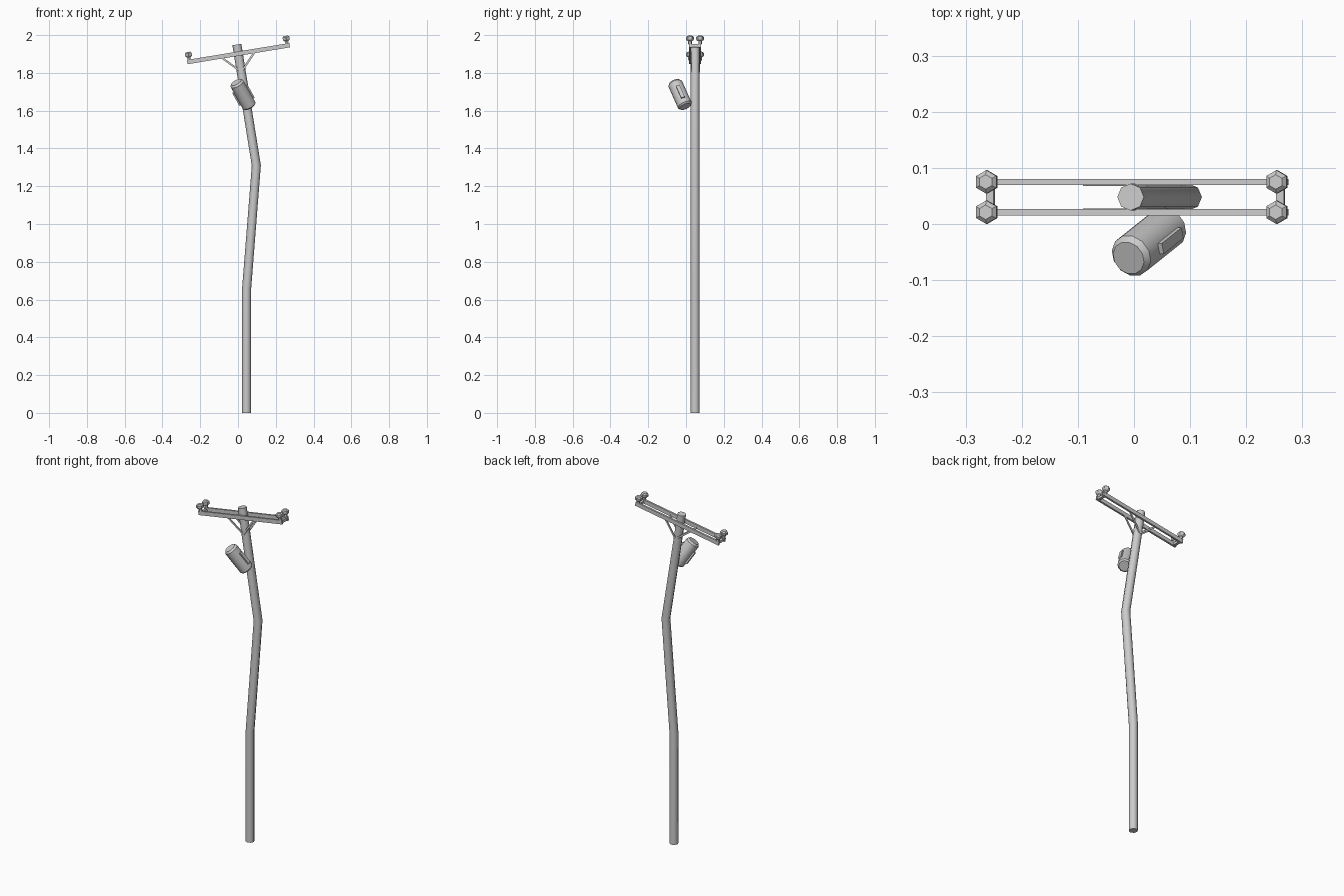
import bpy, bmesh, math
from mathutils import Vector, Matrix

if "Cube" in bpy.data.objects:
    bpy.data.objects.remove(bpy.data.objects["Cube"])

PY = 0.048                                   # depth of the pole axis
TILT = math.atan2(0.09, 0.545)               # lean of the crossarm assembly
FRAME = Matrix.Translation((0.0025, PY, 1.902)) @ Matrix.Rotation(-TILT, 4, 'Y')


def finish(name, bm, matrix=Matrix(), smooth=None):
    bmesh.ops.recalc_face_normals(bm, faces=bm.faces)
    me = bpy.data.meshes.new(name)
    bm.to_mesh(me)
    bm.free()
    ob = bpy.data.objects.new(name, me)
    ob.matrix_world = matrix
    bpy.context.collection.objects.link(ob)
    if smooth:
        bpy.ops.object.select_all(action='DESELECT')
        ob.select_set(True)
        bpy.context.view_layer.objects.active = ob
        bpy.ops.object.shade_smooth_by_angle(angle=math.radians(smooth))
    return ob


def box(name, size, matrix):
    bm = bmesh.new()
    bmesh.ops.create_cube(bm, size=1, matrix=Matrix.Diagonal((*size, 1)))
    return finish(name, bm, matrix)


def loft(name, rings, sides, phase=0, matrix=Matrix(), smooth=None):
    """rings: (centre, radius, lean about y)"""
    bm = bmesh.new()
    loops = []
    for c, r, lean in rings:
        rot = Matrix.Rotation(lean, 3, 'Y')
        angles = [phase + 2 * math.pi * i / sides for i in range(sides)]
        loops.append([bm.verts.new(Vector(c) + rot @ Vector((r * math.cos(a), r * math.sin(a), 0)))
                      for a in angles])
    for a, b in zip(loops, loops[1:]):
        for i in range(sides):
            j = (i + 1) % sides
            bm.faces.new((a[i], a[j], b[j], b[i]))
    bm.faces.new(loops[0][::-1])
    bm.faces.new(loops[-1])
    return finish(name, bm, matrix, smooth)


# crooked pole
loft("pole", [((0.045, PY, 0), 0.024, 0), ((0.045, PY, 0.65), 0.024, 0.04),
              ((0.097, PY, 1.31), 0.024, -0.04), ((-0.006, PY, 1.95), 0.024, -0.16)],
     8, smooth=50)

# paired crossarms
for side, s in (("front", -1), ("back", 1)):
    box(f"crossarm_{side}", (0.55, 0.011, 0.023), FRAME @ Matrix.Translation((0, s * 0.027, 0)))
    for end, e in (("left", -1), ("right", 1)):
        # hexagonal insulators
        profile = [(0.008, 0.010), (0.024, 0.010), (0.028, 0.018), (0.033, 0.021),
                   (0.045, 0.021), (0.052, 0.013)]
        loft(f"insulator_{side}_{end}", [((0, 0, z), r, 0) for z, r in profile], 6, math.pi / 6,
             FRAME @ Matrix.Translation((e * 0.262, s * 0.027, 0)), 35)
        # diagonal flat braces
        a = Vector((0.018, PY + s * 0.0225, 1.805))
        b = Vector((-0.088 if e < 0 else 0.088, a.y, 1.882 if e < 0 else 1.91))
        d = b - a
        box(f"brace_{side}_{end}", (d.length, 0.005, 0.010),
            Matrix.Translation((a + b) / 2) @ Matrix.Rotation(-math.atan2(d.z, d.x), 4, 'Y'))

# spacers joining the arm ends
for end, e in (("left", -1), ("right", 1)):
    box(f"spacer_{end}", (0.014, 0.046, 0.016), FRAME @ Matrix.Translation((e * 0.262, 0, -0.002)))

# tilted transformer can with bevelled rims
up = Vector((-0.075, -0.06, 0.135)).normalized()
out = Vector((0.87, 0, 0.48))
out = (out - up * out.dot(up)).normalized()
side = up.cross(out)
CAN = Matrix((out, side, up)).transposed().to_4x4()
CAN.translation = (0.026, -0.032, 1.686)
loft("transformer_can", [((0, 0, z), r, 0) for z, r in
     ((-0.079, 0.031), (-0.071, 0.039), (0.068, 0.039), (0.079, 0.031))], 12,
     math.pi / 12, CAN, 35)

# side fins on the can
for name, e in (("right", 1), ("left", -1)):
    box(f"transformer_fin_{name}", (0.018, 0.020, 0.078),
        CAN @ Matrix.Translation((e * 0.037, 0, -0.006)))
